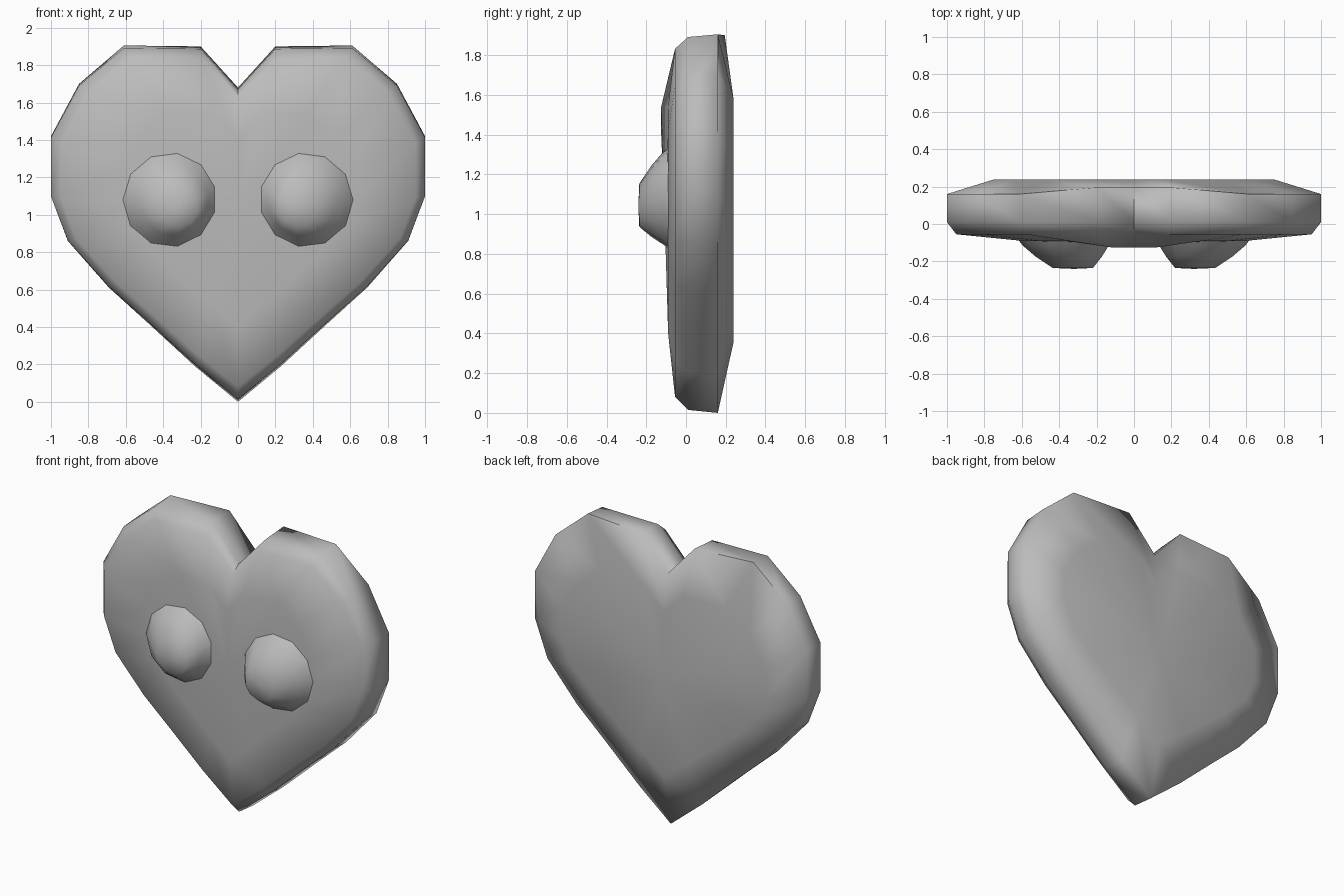
import bpy, bmesh, math

cube = bpy.data.objects.get("Cube")
if cube:
    bpy.data.objects.remove(cube, do_unlink=True)

grey = bpy.data.materials.new("plain grey")
grey.use_nodes = True
grey.diffuse_color = (0.5, 0.5, 0.5, 1)
grey.node_tree.nodes["Principled BSDF"].inputs["Base Color"].default_value = (0.5, 0.5, 0.5, 1)


def loft(name, rings, front_tip, back_tip=None, angle=50):
    """Bridge closed rings from back to front and close the ends with fans."""
    bm = bmesh.new()
    loops = [[bm.verts.new(p) for p in ring] for ring in rings]
    n = len(loops[0])
    for a, b in zip(loops, loops[1:]):
        for i in range(n):
            j = (i + 1) % n
            bm.faces.new((a[i], a[j], b[j], b[i]))
    for tip, loop in ((back_tip, loops[0]), (front_tip, loops[-1])):
        if tip:
            v = bm.verts.new(tip)
            for i in range(n):
                bm.faces.new((loop[i], loop[(i + 1) % n], v))
    bmesh.ops.recalc_face_normals(bm, faces=bm.faces)
    mesh = bpy.data.meshes.new(name)
    bm.to_mesh(mesh)
    bm.free()
    mesh.materials.append(grey)
    obj = bpy.data.objects.new(name, mesh)
    bpy.context.collection.objects.link(obj)
    bpy.ops.object.select_all(action='DESELECT')
    obj.select_set(True)
    bpy.context.view_layer.objects.active = obj
    bpy.ops.object.shade_smooth_by_angle(angle=math.radians(angle))
    return obj


# Heart outline, notch to tip, mirrored to a closed loop
half = [(0, 1.68), (0.2, 1.9), (0.61, 1.905), (0.85, 1.7), (1, 1.42), (1, 1.1),
        (0.91, 0.86), (0.69, 0.61), (0.48, 0.42), (0.23, 0.19), (0, 0)]
outline = half + [(-x, z) for x, z in half[-2:0:-1]]


def heart_ring(sx, sz, y, notch_y=None):
    ring = []
    for i, (x, z) in enumerate(outline):
        near_notch = i in (0, 1, len(outline) - 1)
        depth = notch_y if near_notch and notch_y is not None else y
        ring.append((x * sx, depth, 1 + (z - 1) * sz))
    return ring


# Heart body: flat back, bevelled rim, gently domed front
loft("heart_body", [
    heart_ring(0.75, 0.65, 0.238),
    heart_ring(1, 1, 0.16, 0.195),
    heart_ring(1, 0.985, 0.01),
    heart_ring(0.95, 0.92, -0.055),
    heart_ring(0.6, 0.6, -0.09, -0.125),
], (0, -0.108, 1.0), (0, 0.238, 1.0), 80)


# Domed eyes: flattened mounds with a soft skirt
def eye_ring(side, cx, cz, r, y, n=11):
    return [(side * (cx + r * math.cos(math.tau * i / n)), y,
             cz + r * math.sin(math.tau * i / n)) for i in range(n)]


for side, label in ((1, "left"), (-1, "right")):
    loft(label + "_eye", [
        eye_ring(side, 0.36, 1.08, 0.27, -0.07),
        eye_ring(side, 0.36, 1.08, 0.235, -0.115),
        eye_ring(side, 0.345, 1.065, 0.18, -0.175),
        eye_ring(side, 0.325, 1.045, 0.11, -0.235),
    ], (side * 0.32, -0.24, 1.04), angle=80)
